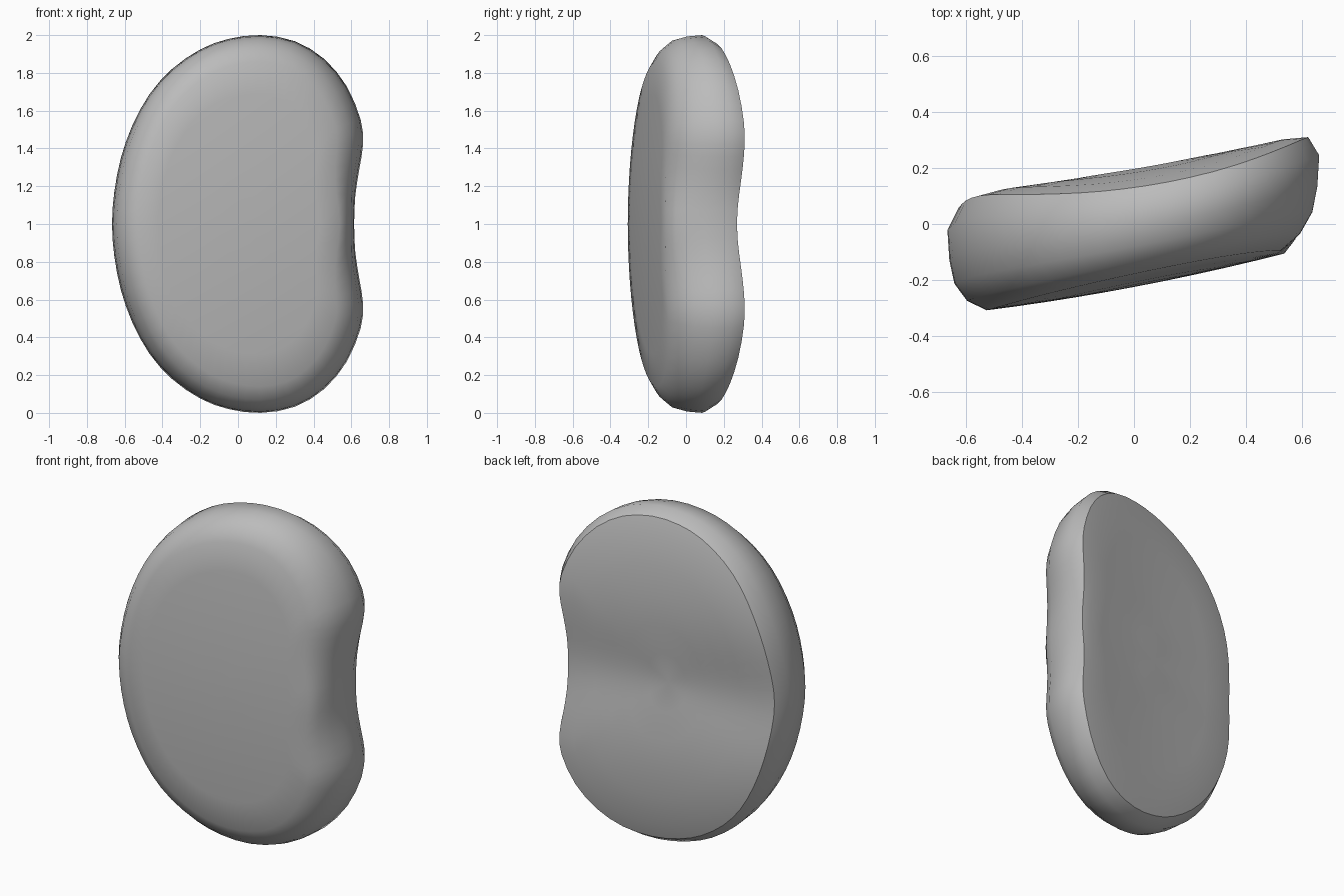
import bpy, bmesh, math
from mathutils import Vector

cube = bpy.data.objects.get("Cube")
if cube:
    bpy.data.objects.remove(cube, do_unlink=True)

mat = bpy.data.materials.new("plain grey")
mat.use_nodes = True
grey = (0.5, 0.5, 0.5, 1)
mat.diffuse_color = grey
mat.node_tree.nodes["Principled BSDF"].inputs["Base Color"].default_value = grey

# Upper half of the kidney outline (x, height above the middle), right to left
HALF = [(0.615, 0), (0.621, 0.15), (0.642, 0.29), (0.662, 0.42), (0.65, 0.55),
        (0.575, 0.73), (0.455, 0.875), (0.3, 0.968), (0.12, 1.0), (-0.05, 0.98),
        (-0.2, 0.924), (-0.35, 0.82), (-0.47, 0.685), (-0.56, 0.52),
        (-0.62, 0.35), (-0.655, 0.17), (-0.667, 0)]
ctrl = [Vector(p) for p in HALF + [(x, -z) for x, z in HALF[-2:0:-1]]]


def smooth_loop(pts, steps):
    """Closed Catmull-Rom curve through the points."""
    n, out = len(pts), []
    for i in range(n):
        a, b, c, d = (pts[(i + k) % n] for k in (-1, 0, 1, 2))
        for s in range(steps):
            t = s / steps
            out.append(0.5 * (2 * b + (c - a) * t + (2 * a - 5 * b + 4 * c - d) * t**2
                              + (3 * b - a - 3 * c + d) * t**3))
    return out


def inset(loop, dist):
    """Move the loop inwards, less so at the notch."""
    n, out = len(loop), []
    for i, p in enumerate(loop):
        t = (loop[(i + 1) % n] - loop[i - 1]).normalized()
        notch = math.exp(-(p.y / 0.22) ** 2) if p.x > 0 else 0
        out.append(p + Vector((-t.y, t.x)) * dist * (1 - 0.45 * notch))
    return out


def front_y(x, z):
    return -0.225 + 0.19 * x + 0.06 * x * x + 0.065 * z * z


def back_y(x, z):
    valley = 0.037 * math.exp(-(z / 0.25) ** 2)
    return 0.2 + 0.175 * x + 0.04 * x * x - valley - 0.2 * max(0, abs(z) - 0.4) ** 2


outline = smooth_loop(ctrl, 2)
bm = bmesh.new()


def vert(p, f):
    y = front_y(*p) * (1 - f) + back_y(*p) * f
    return bm.verts.new((p.x, y, p.y + 1))


# Rings from the front centre, round the side, to the back centre
SIDE = [(0.14, 0), (0.07, 0.11), (0.025, 0.28), (0.007, 0.5), (0, 0.78),
        (0.04, 0.97), (0.13, 1)]
SCALES = (0.2, 0.4, 0.6, 0.8)
inner_front, inner_back = inset(outline, SIDE[0][0]), inset(outline, SIDE[-1][0])
rings = [[vert(p * s, 0) for p in inner_front] for s in SCALES]
rings += [[vert(p, f) for p in inset(outline, d)] for d, f in SIDE]
rings += [[vert(p * s, 1) for p in inner_back] for s in reversed(SCALES)]

n = len(outline)
for a, b in zip(rings, rings[1:]):
    for i in range(n):
        j = (i + 1) % n
        bm.faces.new((a[i], a[j], b[j], b[i]))
for ring, f in ((rings[0], 0), (rings[-1], 1)):
    centre = vert(Vector((0, 0)), f)
    for i in range(n):
        bm.faces.new((centre, ring[i], ring[(i + 1) % n]))
bmesh.ops.recalc_face_normals(bm, faces=bm.faces)

# Sharp rim round the back face
rim = rings[len(SCALES) + len(SIDE) - 2]
for i in range(n):
    bm.edges.get((rim[i - 1], rim[i])).smooth = False

mesh = bpy.data.meshes.new("kidney_pad")
bm.to_mesh(mesh)
bm.free()
mesh.materials.append(mat)
pad = bpy.data.objects.new("kidney_pad", mesh)
bpy.context.collection.objects.link(pad)
bpy.context.view_layer.objects.active = pad
pad.select_set(True)
bpy.ops.object.shade_smooth_by_angle(angle=math.radians(45), keep_sharp_edges=True)
